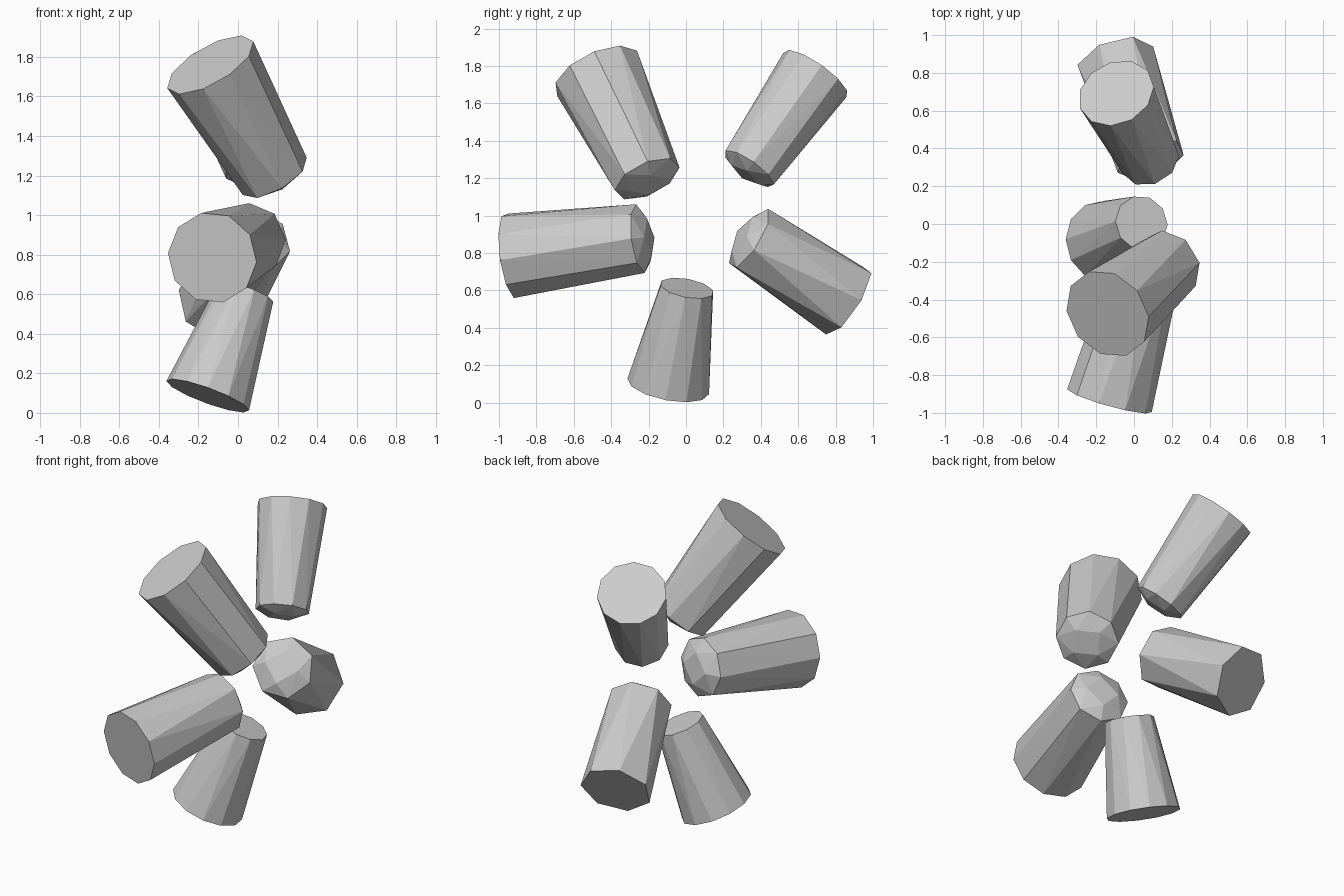
import bpy, bmesh, math
from mathutils import Vector

if "Cube" in bpy.data.objects:
    bpy.data.objects.remove(bpy.data.objects["Cube"])


def ring(center, axis, radius, sides, start):
    """Regular polygon around an axis, first corner pointing towards 'start'."""
    u = Vector(start)
    u = (u - axis * u.dot(axis)).normalized()
    v = axis.cross(u)
    step = 2 * math.pi / sides
    return [center + radius * (math.cos(i * step) * u + math.sin(i * step) * v)
            for i in range(sides)]


def tapered_block(name, outer, inner, r_out, r_in, n_out, n_in, start_out, start_in, cap):
    """Faceted tapered log from a wide outer end to a narrow, slightly domed inner end."""
    outer, inner = Vector(outer), Vector(inner)
    axis = (inner - outer).normalized()
    points = ring(outer, axis, r_out, n_out, start_out)
    points += ring(inner - axis * cap * 0.5, axis, r_in, n_in, start_in)
    if cap:
        points += ring(inner + axis * cap * 0.5, axis, r_in * 0.55, 4, start_in)
    bm = bmesh.new()
    for p in points:
        bm.verts.new(p)
    bmesh.ops.convex_hull(bm, input=bm.verts[:])
    bmesh.ops.dissolve_limit(bm, angle_limit=math.radians(1),
                             verts=bm.verts[:], edges=bm.edges[:])
    bmesh.ops.recalc_face_normals(bm, faces=bm.faces[:])
    mesh = bpy.data.meshes.new(name)
    bm.to_mesh(mesh)
    bm.free()
    bpy.context.collection.objects.link(bpy.data.objects.new(name, mesh))


# Five blocks fanned around the centre
tapered_block("upper_front_block", (-0.14, -0.475, 1.76), (0.195, -0.20, 1.18),
              0.248, 0.187, 10, 8, (-0.22, 0, -0.08), (0.16, 0, 0.1), 0.04)
tapered_block("middle_front_block", (-0.13, -0.935, 0.785), (0.07, -0.22, 0.88),
              0.233, 0.185, 10, 8, (-0.18, 0, 0.15), (0, 0, 1), 0.05)
tapered_block("bottom_block", (-0.153, -0.095, 0.087), (0.04, 0.005, 0.612),
              0.222, 0.147, 12, 10, (1, 0, 0), (1, 0, 0), 0)
tapered_block("upper_back_block", (-0.095, 0.693, 1.757), (0.09, 0.325, 1.235),
              0.208, 0.16, 11, 9, (1, 0, 0), (1, 0, 0), 0.04)
tapered_block("lower_back_block", (-0.10, 0.865, 0.545), (0.095, 0.32, 0.89),
              0.215, 0.187, 7, 7, (0.1, 0.135, 0.155), (0, 0.09, 0.16), 0.05)
